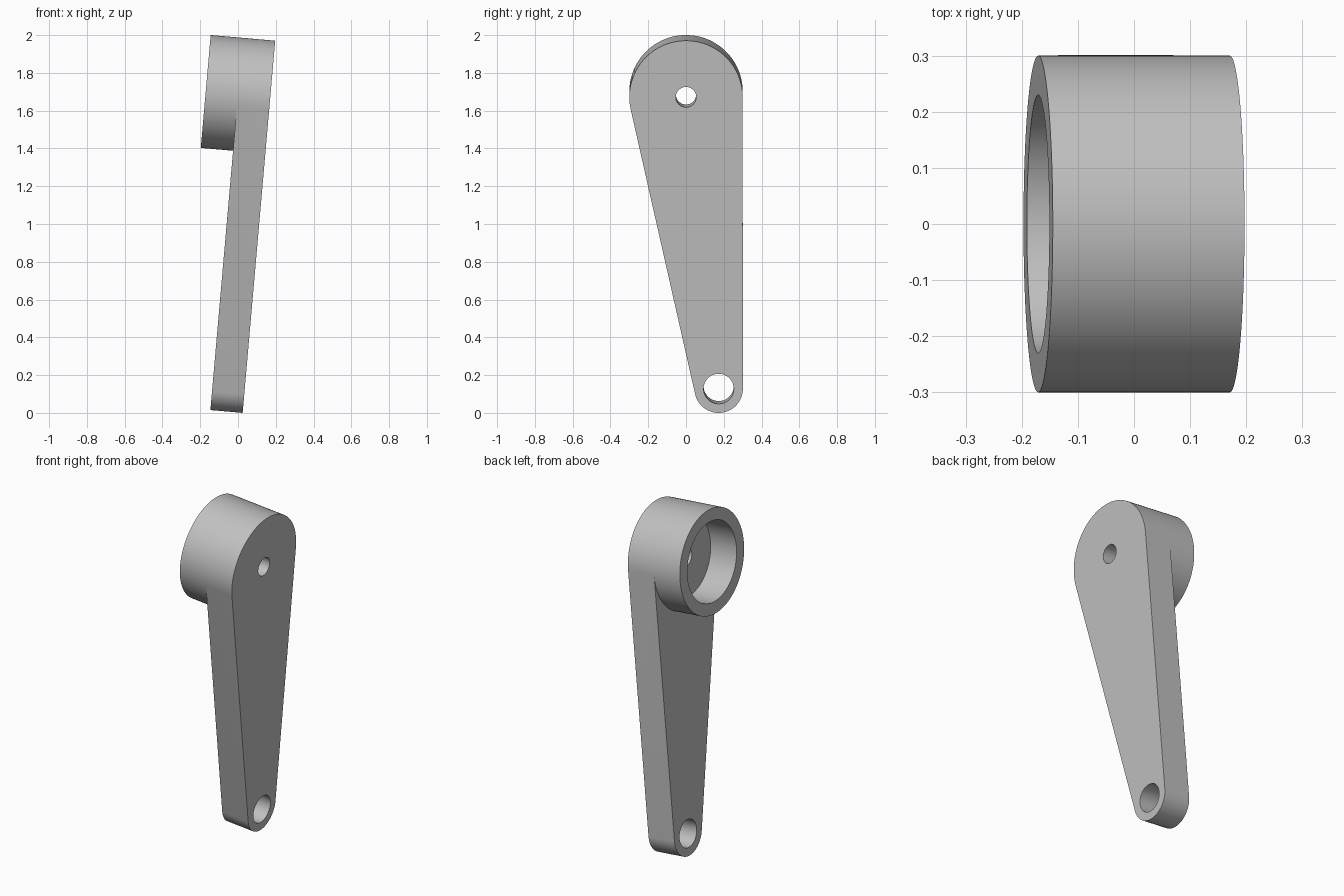
import bpy, bmesh, math
from mathutils import Matrix, Vector

cube = bpy.data.objects.get("Cube")
if cube:
    bpy.data.objects.remove(cube, do_unlink=True)

# Main dimensions, measured in the lever's own untilted frame
TILT = math.radians(5)
THICK, DEPTH = 0.1715, 0.343
HUB, HUB_R, BORE_R, PIN_R = Vector((0, 1.678)), 0.30, 0.23, 0.054
EYE, EYE_R, EYE_HOLE_R = Vector((0.173, 0.128)), 0.128, 0.08


def arc(centre, radius, start, end, steps):
    """Points (y, height) along an arc, both ends included."""
    angles = [start + (end - start) * i / steps for i in range(steps + 1)]
    return [(centre.x + radius * math.cos(a), centre.y + radius * math.sin(a)) for a in angles]


def circle(centre, radius, steps=64):
    return arc(centre, radius, 0, math.tau, steps)[:-1]


bm = bmesh.new()


def wall(loop, x0, x1):
    """Side surface between two depths."""
    rings = [[bm.verts.new((x, y, z)) for y, z in loop] for x in (x0, x1)]
    for i in range(len(loop)):
        j = (i + 1) % len(loop)
        bm.faces.new((rings[0][i], rings[0][j], rings[1][j], rings[1][i]))


def cap(x, *loops):
    """Flat face at one depth; loops after the first are holes."""
    edges = []
    for loop in loops:
        vs = [bm.verts.new((x, y, z)) for y, z in loop]
        edges += [bm.edges.new((vs[i - 1], vs[i])) for i in range(len(vs))]
    bmesh.ops.triangle_fill(bm, edges=edges, use_beauty=True, normal=(1, 0, 0))


# Outline: two circles joined by their outer tangents
axis = HUB - EYE
phi = math.atan2(axis.y, axis.x)
alpha = math.acos((EYE_R - HUB_R) / axis.length)
a0, a1, a2 = phi - alpha, phi + alpha, phi - alpha + math.tau
hub_top = arc(HUB, HUB_R, a0, a1, 56)
hub_low = arc(HUB, HUB_R, a1, a2, 40)
eye_low = arc(EYE, EYE_R, a1, a2, 40)
outline = hub_top + eye_low
hub = hub_top + hub_low[1:-1]
bore, pin = circle(HUB, BORE_R, 96), circle(HUB, PIN_R, 48)
eye_hole = circle(EYE, EYE_HOLE_R)

# Side walls and holes
wall(outline, -THICK, 0)
wall(hub, -DEPTH, -THICK)
wall(bore, -DEPTH, -THICK)
wall(pin, -THICK, 0)
wall(eye_hole, -THICK, 0)

# Flat faces: outer side, inner arm side, bore floor, hub rim
cap(0, outline, pin, eye_hole)
cap(-THICK, eye_low + hub_low[::-1], eye_hole)
cap(-THICK, bore, pin)
cap(-DEPTH, hub, bore)

bmesh.ops.remove_doubles(bm, verts=bm.verts, dist=1e-5)
bmesh.ops.recalc_face_normals(bm, faces=bm.faces)

# Lean the lever and set it on the ground
bm.transform(Matrix.Translation((0.0246, 0, 0)) @ Matrix.Rotation(TILT, 4, 'Y'))
mesh = bpy.data.meshes.new("lever_arm")
bm.to_mesh(mesh)
bm.free()
lever = bpy.data.objects.new("lever_arm", mesh)
bpy.context.collection.objects.link(lever)

# Plain grey finish
grey = bpy.data.materials.new("plain_grey")
grey.use_nodes = True
colour = (0.53, 0.53, 0.53, 1)
grey.diffuse_color = colour
grey.node_tree.nodes["Principled BSDF"].inputs["Base Color"].default_value = colour
mesh.materials.append(grey)

bpy.ops.object.select_all(action='DESELECT')
lever.select_set(True)
bpy.context.view_layer.objects.active = lever
bpy.ops.object.shade_smooth_by_angle(angle=math.radians(30))
